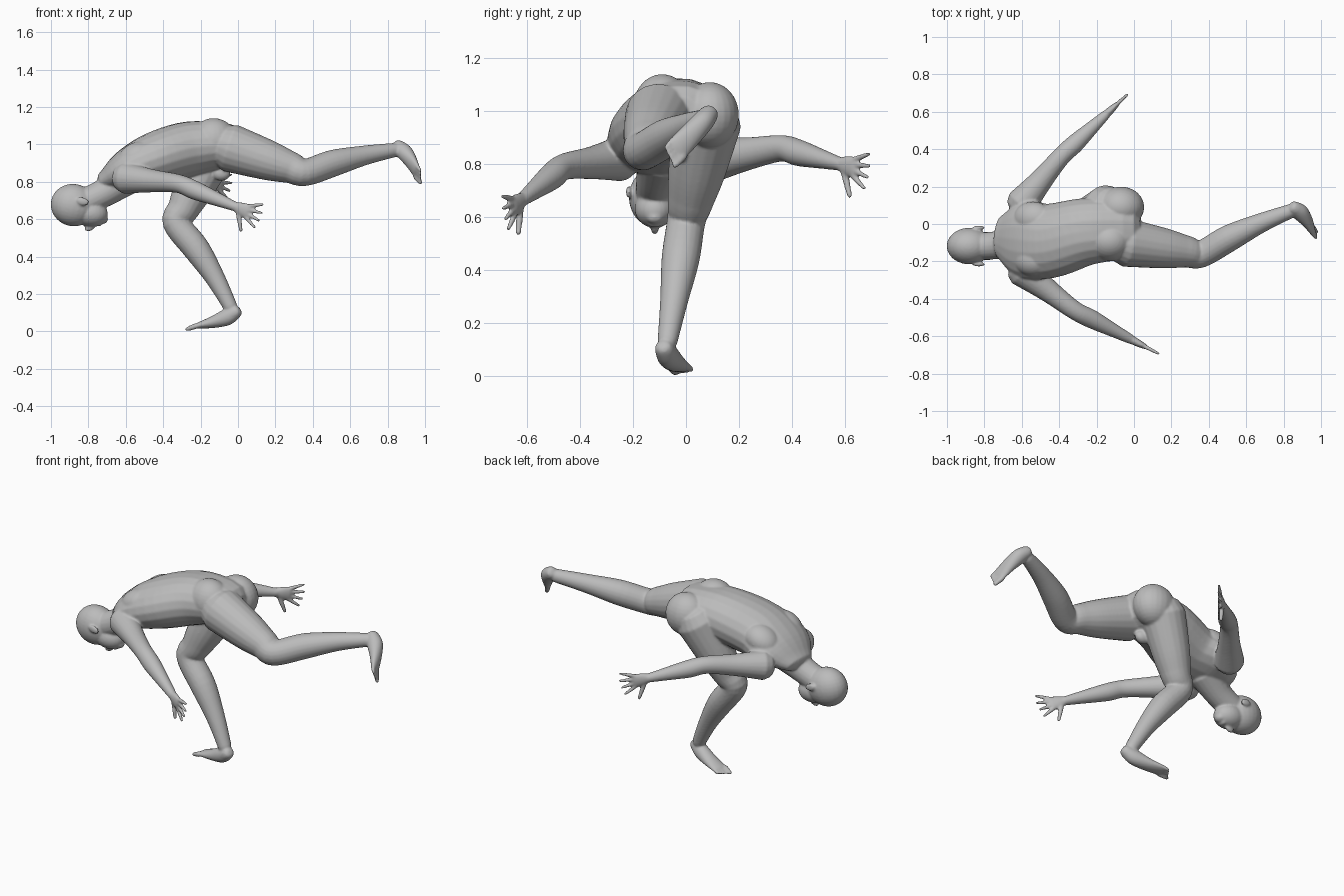
import bpy, bmesh, math
from mathutils import Vector, Matrix

cube = bpy.data.objects.get("Cube")
if cube:
    bpy.data.objects.remove(cube)

body_bm = bmesh.new()
SIDES = 20


def spline(rows, position):
    """Smooth Catmull-Rom value along a list of vectors."""
    index = min(int(position), len(rows) - 2)
    u = position - index
    last = len(rows) - 1
    before, start, end, after = [rows[max(0, min(index + k, last))] for k in (-1, 0, 1, 2)]
    leave, arrive = (end - before) / 2, (after - start) / 2
    ease = u * u * (3 - 2 * u)
    return (start.lerp(end, ease) + leave * (u * (1 - u) ** 2)
            - arrive * (u * u * (1 - u)))


def loft(centres, sizes, side, groove=0, steps=5):
    """Closed tube of elliptical rings; sizes are (half width, half thickness)."""
    count = (len(centres) - 1) * steps
    path = [spline(centres, k / steps) for k in range(count + 1)]
    radii = [spline(sizes, k / steps) for k in range(count + 1)]
    rings = []
    for k, (centre, radius) in enumerate(zip(path, radii)):
        along = (path[min(k + 1, count)] - path[max(k - 1, 0)]).normalized()
        wide = (side - along * side.dot(along)).normalized()
        thick = along.cross(wide)
        # Rounded caps at both ends
        stations = [0]
        if k == 0:
            stations = [-.9, -.6, 0]
        elif k == count:
            stations = [0, .6, .9]
        for offset in stations:
            scale = math.sqrt(1 - offset * offset)
            middle = centre + along * offset * min(radius) * .8
            ring = []
            for j in range(SIDES):
                angle = math.tau * j / SIDES
                across = wide * math.cos(angle) * radius[0]
                rise = thick * math.sin(angle) * radius[1]
                dent = 1 - groove * max(0, thick.z * math.sin(angle)) ** 20
                ring.append(body_bm.verts.new(middle + (across + rise * dent) * scale))
            rings.append(ring)
    for ring, following in zip(rings, rings[1:]):
        for j in range(SIDES):
            body_bm.faces.new((ring[j - 1], ring[j], following[j], following[j - 1]))
    body_bm.faces.new(rings[0])
    body_bm.faces.new(rings[-1])


def round_tube(centres, radii, side):
    loft(centres, [Vector((r, r)) for r in radii], side)


def ball(location, size, pitch=0):
    matrix = (Matrix.Translation(location)
              @ Matrix.Rotation(math.radians(pitch), 4, "Y")
              @ Matrix.Diagonal((*size, 1)))
    bmesh.ops.create_uvsphere(body_bm, u_segments=24, v_segments=16, radius=1, matrix=matrix)


def digit(root, tip, radius, side):
    """Tapered finger or toe."""
    round_tube([root, root.lerp(tip, .5), tip], [radius * 1.1, radius, radius * .75], side)


def arm(shoulder, elbow, wrist):
    """Tapered arm with a flat palm, four spread fingers and a thumb."""
    shoulder, elbow, wrist = Vector(shoulder), Vector(elbow), Vector(wrist)
    up = Vector((0, 0, 1))
    centres = [shoulder, shoulder.lerp(elbow, .5), elbow,
               elbow.lerp(wrist, .3), elbow.lerp(wrist, .7), wrist]
    round_tube(centres, (.085, .062, .05, .05, .036, .025), up)

    forward = (wrist - elbow).normalized()
    up = (up - forward * up.z * forward.z).normalized()
    palm_end = wrist + forward * .075
    loft([wrist, wrist.lerp(palm_end, .5), palm_end],
         [Vector((.028, .022)), Vector((.038, .02)), Vector((.042, .015))], up)
    for finger in range(4):
        spread = up * (1.5 - finger) * .022
        reach = .085 - abs(finger - 1.3) * .01
        digit(palm_end + spread, palm_end + spread * 2 + forward * reach, .0105, up)
    digit(wrist + forward * .02 - up * .02, wrist + forward * .07 - up * .11, .013, forward)


def leg(hip, knee, ankle, heel, sole, big_toe):
    """Muscled leg and foot; big_toe is the sign of the inner side of the foot."""
    hip, knee, ankle, heel, sole = map(Vector, (hip, knee, ankle, heel, sole))
    toward = (sole - heel).normalized()
    side = toward.cross(ankle - knee).normalized()
    # The calf swells toward the inside of the bent knee
    calf = (hip.lerp(ankle, .5) - knee).normalized() * .02
    centres = [hip, hip.lerp(knee, .5), hip.lerp(knee, .8), knee,
               knee.lerp(ankle, .3) + calf, knee.lerp(ankle, .65) + calf, ankle]
    round_tube(centres, (.13, .108, .086, .073, .072, .053, .038), side)

    # Foot wedge, flattening toward five toes
    arch = side.cross(toward) * .01
    loft([heel, heel.lerp(sole, .25) + arch, heel.lerp(sole, .6) + arch, sole],
         [Vector((.036, .035)), Vector((.042, .045)),
          Vector((.045, .033)), Vector((.048, .016))], side)
    for toe in range(5):
        root = sole + side * big_toe * (2 - toe) * .018
        digit(root, root + toward * (.055 - toe * .006), .01 if toe else .014, side)


ACROSS = Vector((0, 1, 0))

# Torso with a spine groove
torso = [Vector(p) for p in ((-.7, -.07, .81), (-.6, -.08, .86), (-.45, -.09, .92),
                             (-.25, -.04, .98), (-.05, -.03, 1))]
girth = [Vector(p) for p in ((.13, .06), (.21, .11), (.2, .145), (.18, .15), (.16, .12))]
loft(torso, girth, ACROSS, groove=.06)

# Shoulder blades and buttocks
for side in (-1, 1):
    ball((-.54, side * .11 - .08, .93), (.11, .09, .08), -25)
    ball((-.1 + side * .03, side * .09, 1 - side * .015), (.125, .11, .125))

# Neck, skull and jaw
FACE_Y = -.118
round_tube([Vector((-.8, FACE_Y, .7)), Vector((-.7, -.11, .75)), Vector((-.59, -.09, .83))],
           (.073, .078, .1), ACROSS)
ball((-.88, FACE_Y, .675), (.122, .098, .113), 12)
ball((-.79, FACE_Y, .632), (.095, .076, .072), 8)
# Chin, nose, lips and ears
ball((-.725, FACE_Y, .6), (.03, .034, .026))
ball((-.79, FACE_Y, .56), (.034, .015, .022), -35)
ball((-.745, FACE_Y, .575), (.017, .028, .014))
for side in (-1, 1):
    ball((-.83, FACE_Y + side * .098, .695), (.034, .011, .022), 15)

# Left arm swept back and down, right arm swept out
arm((-.6, -.25, .82), (-.32, -.46, .79), (-.01, -.62, .665))
arm((-.6, .11, .82), (-.39, .36, .86), (-.15, .585, .8))

# Right leg standing with the heel lifted, left leg raised behind
leg((-.14, .08, .96), (-.33, 0, .58), (-.04, -.07, .13),
    (-.01, -.083, .105), (-.215, -.02, .03), 1)
leg((-.04, -.1, .98), (.36, -.16, .85), (.84, .07, .97),
    (.855, .088, .99), (.955, -.035, .855), -1)

# Groin bulge
ball((-.09, -.03, .845), (.05, .035, .04))

bmesh.ops.recalc_face_normals(body_bm, faces=body_bm.faces)
mesh = bpy.data.meshes.new("body")
body_bm.to_mesh(mesh)
body_bm.free()
body = bpy.data.objects.new("body", mesh)
bpy.context.collection.objects.link(body)

# Single matte grey skin
skin = bpy.data.materials.new("grey_skin")
skin.use_nodes = True
grey = (.5, .5, .5, 1)
skin.diffuse_color = grey
skin.node_tree.nodes["Principled BSDF"].inputs["Base Color"].default_value = grey
mesh.materials.append(skin)

# Fuse the parts into one continuous smooth skin
fuse = body.modifiers.new("fuse", "REMESH")
fuse.mode = "VOXEL"
fuse.voxel_size = .006
fuse.use_smooth_shade = True
soften = body.modifiers.new("soften", "SMOOTH")
soften.factor = .5
soften.iterations = 8
bpy.context.view_layer.objects.active = body
body.select_set(True)
for modifier in (fuse.name, soften.name):
    bpy.ops.object.modifier_apply(modifier=modifier)
